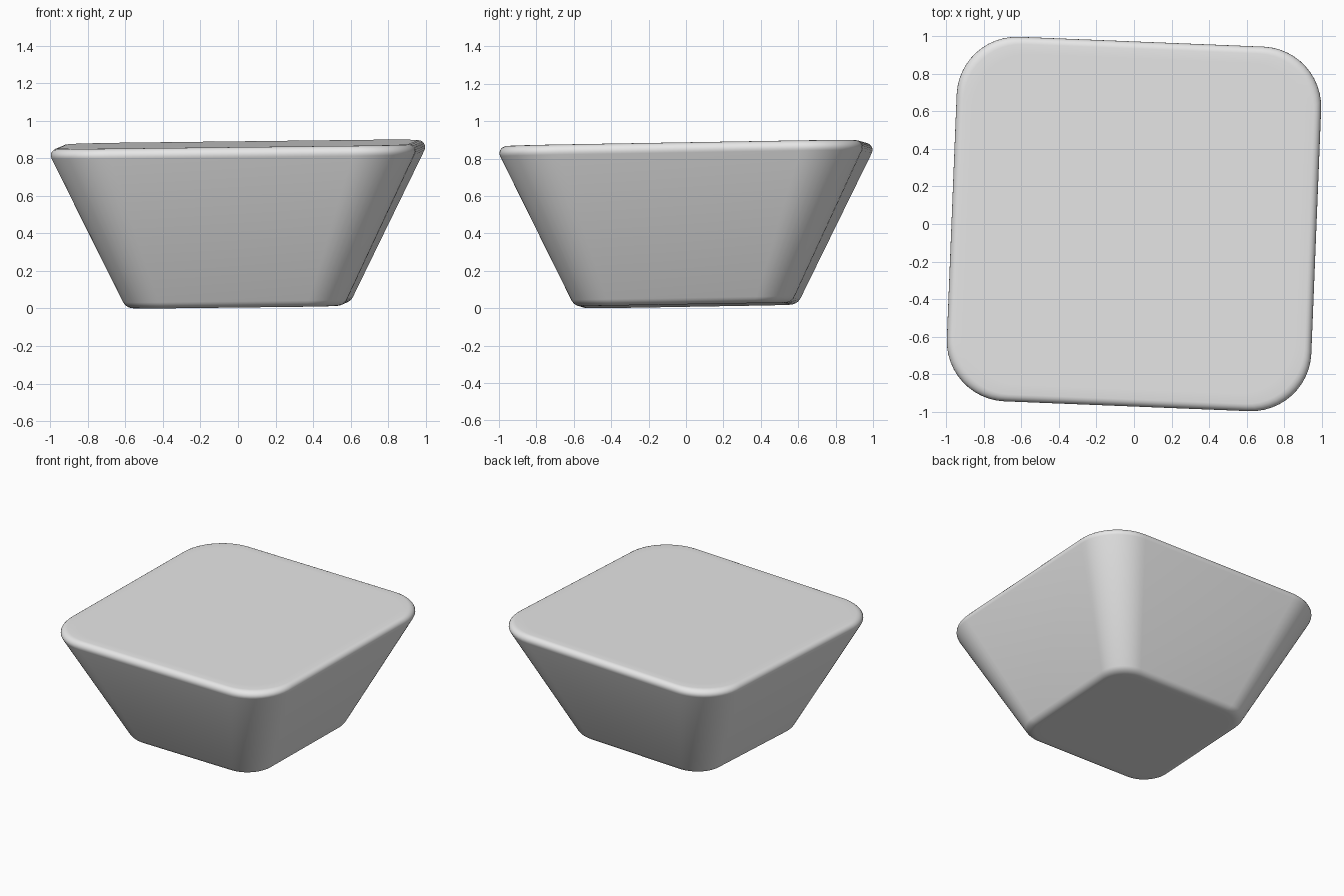
import bpy
import bmesh
import math

cube = bpy.data.objects.get("Cube")
if cube:
    bpy.data.objects.remove(cube, do_unlink=True)

# One plain grey material
grey = bpy.data.materials.new("light grey")
grey.use_nodes = True
grey.diffuse_color = (0.8, 0.8, 0.8, 1)
grey.node_tree.nodes["Principled BSDF"].inputs["Base Color"].default_value = (0.8, 0.8, 0.8, 1)

TURN = math.radians(-2.3)         # slight twist about the vertical
TILT_X, TILT_Y = 0.0125, 0.0165   # slight lean of the whole block
ROUNDING = 0.33                   # corner radius as a share of half width
CORNER_STEPS = 12


def arc(centre, radius, start, end, steps=6):
    """Points (half width, height) along a rounded edge of the side profile."""
    angles = [math.radians(start + (end - start) * i / steps) for i in range(steps + 1)]
    return [(centre[0] + radius * math.cos(a), centre[1] + radius * math.sin(a)) for a in angles]


def ring(bm, half, height):
    """Rounded square of vertices, turned and leaned."""
    radius = half * ROUNDING
    verts = []
    for corner in range(4):
        base = corner * math.pi / 2
        diagonal = base + math.pi / 4
        reach = (half - radius) * math.sqrt(2)
        for i in range(CORNER_STEPS + 1):
            a = base + math.pi / 2 * i / CORNER_STEPS
            x = reach * math.cos(diagonal + TURN) + radius * math.cos(a + TURN)
            y = reach * math.sin(diagonal + TURN) + radius * math.sin(a + TURN)
            verts.append(bm.verts.new((x, y, height + TILT_X * x + TILT_Y * y)))
    return verts


# Side profile: flat base, rounded base edge, sloped wall, rounded rim, flat top
profile = [(0.5, 0.014)]
profile += arc((0.543, 0.074), 0.06, -90, -26)
profile += arc((0.934, 0.837), 0.038, -26, 90)
profile += [(0.88, 0.875)]

# Tapered block
bm = bmesh.new()
rings = [ring(bm, half, height) for half, height in profile]
for low, high in zip(rings, rings[1:]):
    count = len(low)
    for i in range(count):
        j = (i + 1) % count
        bm.faces.new((low[i], low[j], high[j], high[i]))
bm.faces.new(list(reversed(rings[0])))
bm.faces.new(rings[-1])
bmesh.ops.recalc_face_normals(bm, faces=bm.faces)

mesh = bpy.data.meshes.new("tapered_block")
bm.to_mesh(mesh)
bm.free()
mesh.materials.append(grey)
block = bpy.data.objects.new("tapered_block", mesh)
bpy.context.collection.objects.link(block)

bpy.ops.object.select_all(action="DESELECT")
block.select_set(True)
bpy.context.view_layer.objects.active = block
bpy.ops.object.shade_smooth_by_angle(angle=math.radians(40))
